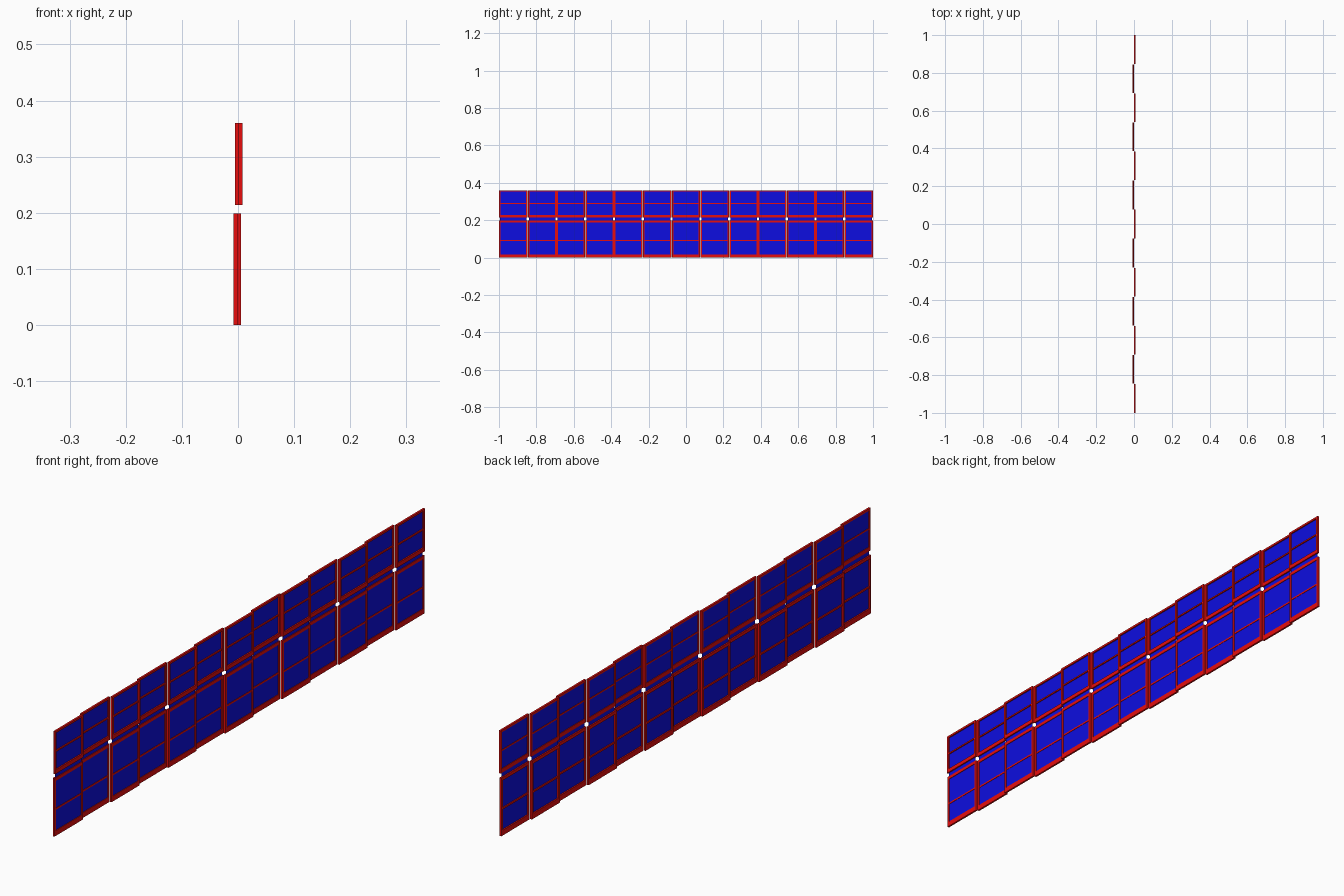
import bpy, bmesh

if "Cube" in bpy.data.objects:
    bpy.data.objects.remove(bpy.data.objects["Cube"])

N = 13                 # panel columns along y
W = 2.0 / N            # column pitch
GAP = 0.001            # clearance at each side of a frame
T = 0.0068             # frame thickness


def material(name, col):
    m = bpy.data.materials.new(name)
    m.diffuse_color = (*col, 1)
    m.use_nodes = True
    m.node_tree.nodes["Principled BSDF"].inputs["Base Color"].default_value = m.diffuse_color
    return m


RED = material("frame_red", (0.8, 0.004, 0.004))
BLUE = material("glass_blue", (0.004, 0.004, 0.75))


def finish(name, bm, mat):
    bmesh.ops.recalc_face_normals(bm, faces=bm.faces)
    me = bpy.data.meshes.new(name)
    bm.to_mesh(me)
    bm.free()
    me.materials.append(mat)
    ob = bpy.data.objects.new(name, me)
    bpy.context.collection.objects.link(ob)
    return ob


def rect(bm, x, y0, y1, z0, z1):
    return [bm.verts.new((x, y, z)) for y, z in
            ((y0, z0), (y1, z0), (y1, z1), (y0, z1))]


def frame(name, xc, y0, y1, z0, z1, stile, bottom, top, bar_z, bar_h):
    bm = bmesh.new()
    # rectangular ring: outer and inner loops on both sides
    loops = []
    for x in (xc - T / 2, xc + T / 2):
        loops.append((rect(bm, x, y0, y1, z0, z1),
                      rect(bm, x, y0 + stile, y1 - stile, z0 + bottom, z1 - top)))
    (oa, ia), (ob, ib) = loops
    for a, b in ((oa, ia), (ob, ib), (oa, ob), (ia, ib)):
        for i in range(4):
            j = (i + 1) % 4
            bm.faces.new((a[i], a[j], b[j], b[i]))
    # horizontal glazing bar
    a = rect(bm, xc - 0.0024, y0 + stile, y1 - stile, bar_z - bar_h / 2, bar_z + bar_h / 2)
    b = rect(bm, xc + 0.0024, y0 + stile, y1 - stile, bar_z - bar_h / 2, bar_z + bar_h / 2)
    bm.faces.new(a)
    bm.faces.new(b)
    for i in range(4):
        j = (i + 1) % 4
        bm.faces.new((a[i], a[j], b[j], b[i]))
    return finish(name, bm, RED)


for k in range(N):
    y0 = -1 + k * W
    y1 = y0 + W
    # alternate columns sit on the two sliding tracks
    side = T / 2 if k % 2 == 0 else -T / 2
    a = y0 + (GAP if k else 0)
    b = y1 - (GAP if k < N - 1 else 0)
    frame(f"lower_frame_{k}", side - 0.0012, a, b, 0.0, 0.199, 0.008, 0.018, 0.011, 0.091, 0.006)
    frame(f"upper_frame_{k}", side + 0.0012, a, b, 0.214, 0.36, 0.008, 0.014, 0.007, 0.29, 0.005)
    # one glass sheet passes behind both frames
    bm = bmesh.new()
    bm.faces.new(rect(bm, side, y0 + 0.006, y1 - 0.006, 0.01, 0.356))
    finish(f"glass_{k}", bm, BLUE)
